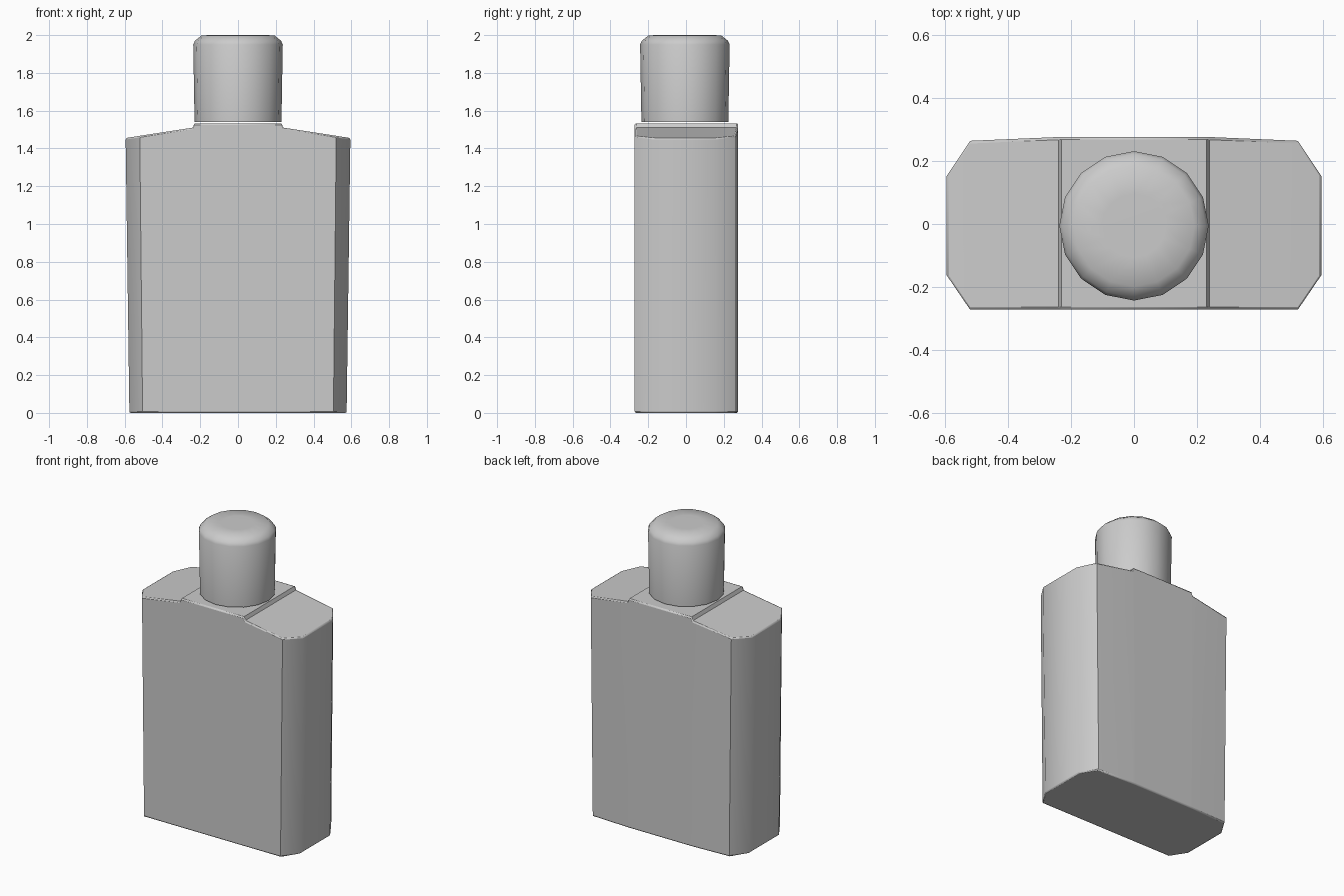
import bpy, bmesh, math

if "Cube" in bpy.data.objects:
    bpy.data.objects.remove(bpy.data.objects["Cube"])


def finish(bm, name, angle):
    bmesh.ops.recalc_face_normals(bm, faces=bm.faces)
    mesh = bpy.data.meshes.new(name)
    bm.to_mesh(mesh)
    bm.free()
    ob = bpy.data.objects.new(name, mesh)
    bpy.context.collection.objects.link(ob)
    bpy.ops.object.select_all(action='DESELECT')
    ob.select_set(True)
    bpy.context.view_layer.objects.active = ob
    bpy.ops.object.shade_smooth_by_angle(angle=math.radians(angle))
    return ob


def loft(sections):
    bm = bmesh.new()
    rings = [[bm.verts.new(p) for p in s] for s in sections]
    for a, b in zip(rings, rings[1:]):
        n = len(a)
        for i in range(n):
            j = (i + 1) % n
            bm.faces.new((a[i], a[j], b[j], b[i]))
    bm.faces.new(rings[0])
    bm.faces.new(rings[-1])
    return bm


# Flask body: slices across x (top x, bottom x, front depth, back depth, top z)
half = [(0.595, 0.575, 0.162, 0.152, 1.455),
        (0.52, 0.505, 0.272, 0.264, 1.467),
        (0.24, 0.235, 0.272, 0.276, 1.51),
        (0.23, 0.225, 0.272, 0.276, 1.533)]
slices = [(-xt, -xb, f, b, z) for xt, xb, f, b, z in half] + half[::-1]
body = finish(loft([[(xb, -f, 0), (xt, -f, z), (xt, b, z), (xb, b, 0)]
                    for xt, xb, f, b, z in slices]), "bottle_body", 40)
bevel = body.modifiers.new("soft_rims", 'BEVEL')
bevel.width = 0.008
bevel.segments = 2
bevel.limit_method = 'ANGLE'
bevel.angle_limit = math.radians(75)

# Sixteen-sided cap with a chamfered top
profile = [(0.23, 1.541), (0.237, 1.95), (0.228, 1.97), (0.192, 1.999), (0.1, 2.0)]
cap = finish(loft([[(r * math.cos(i * math.tau / 16),
                     r * math.sin(i * math.tau / 16) - 0.006, z)
                    for i in range(16)] for r, z in profile]), "bottle_cap", 50)
